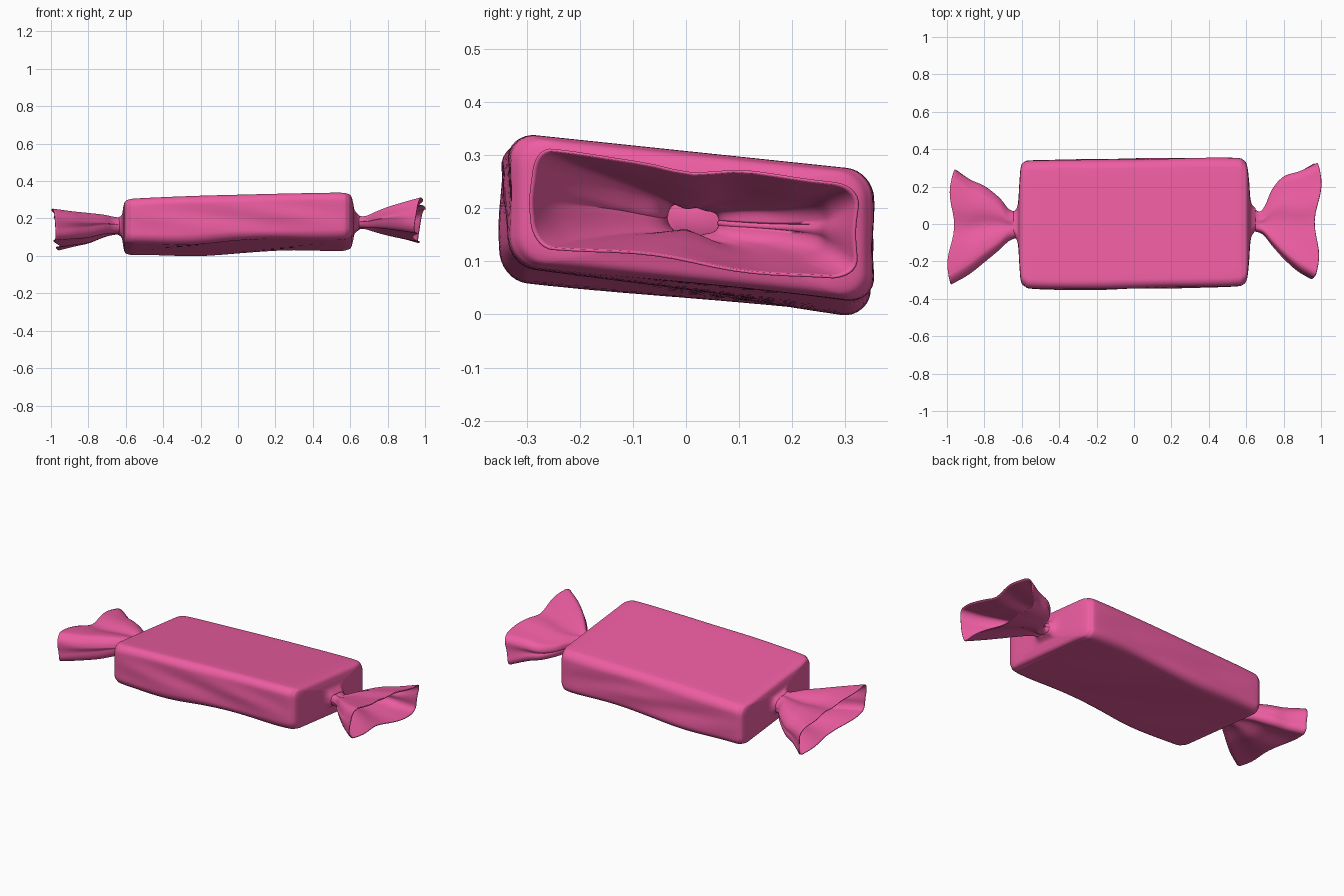
import bpy, bmesh, math

if "Cube" in bpy.data.objects:
    bpy.data.objects.remove(bpy.data.objects["Cube"])

pink = bpy.data.materials.new("pink_wrapper")
pink.diffuse_color = (0.85, 0.11, 0.36, 1)
pink.use_nodes = True
pink.node_tree.nodes["Principled BSDF"].inputs["Base Color"].default_value = pink.diffuse_color
SHEAR = -0.105   # the sweet leans: front edge high, back edge low


def round_rect(hy, hz, r, corner=8, ny=14, nz=8):
    """Counter-clockwise rounded rectangle: (y, z, normal y, normal z)."""
    r = min(r, hy * 0.98, hz * 0.98)
    pts = []
    corners = [(1, 1, 0), (-1, 1, 90), (-1, -1, 180), (1, -1, 270)]
    for k, (sy, sz, a0) in enumerate(corners):
        for i in range(corner + 1):
            a = math.radians(a0 + 90 * i / corner)
            pts.append((sy * (hy - r) + r * math.cos(a),
                        sz * (hz - r) + r * math.sin(a), math.cos(a), math.sin(a)))
        last = pts[-1]
        ty, tz, _ = corners[(k + 1) % 4]
        a = math.radians(a0 + 90)
        ey = ty * (hy - r) + r * math.cos(a)
        ez = tz * (hz - r) + r * math.sin(a)
        n = ny if k % 2 == 0 else nz
        for i in range(1, n):
            t = i / n
            pts.append((last[0] + (ey - last[0]) * t, last[1] + (ez - last[1]) * t,
                        last[2], last[3]))
    return pts


def resample(st, n):
    """Catmull-Rom through the stations."""
    out = []
    for i in range(len(st) - 1):
        p0, p1, p2, p3 = (st[max(0, min(len(st) - 1, j))] for j in range(i - 1, i + 3))
        for k in range(n):
            t = k / n
            out.append([0.5 * (2 * b + (c - a) * t + (2 * a - 5 * b + 4 * c - d) * t * t
                               + (3 * b - a - 3 * c + d) * t ** 3)
                        for a, b, c, d in zip(p0, p1, p2, p3)])
    return out + [list(st[-1])]


def loft(name, stations, warp, cap, n=6):
    """Stations: x, centre y, centre z, half width, half height, corner radius."""
    bm = bmesh.new()
    rings = []
    for x, cy, cz, hy, hz, r in resample(stations, n):
        ring = []
        pts = round_rect(hy, hz, r)
        for i, (y, z, ny, nz) in enumerate(pts):
            dx, d = warp(x, y / hy, z / hz, i / len(pts))
            yy = y + ny * d
            ring.append(bm.verts.new((x + dx, cy + yy, cz + z + nz * d + SHEAR * yy)))
        rings.append(ring)
    for a, b in zip(rings, rings[1:]):
        for i in range(len(a)):
            j = (i + 1) % len(a)
            bm.faces.new((a[i], a[j], b[j], b[i]))
    if cap:
        bm.faces.new(rings[0][::-1])
        bm.faces.new(rings[-1])
    for f in bm.faces:
        f.smooth = True
    me = bpy.data.meshes.new(name)
    bm.to_mesh(me)
    bm.free()
    me.materials.append(pink)
    ob = bpy.data.objects.new(name, me)
    bpy.context.collection.objects.link(ob)
    return ob


# Body: soft rounded block closing in to the twisted necks
def body_warp(x, u, v, t):
    fade = max(0, 1 - (x / 0.6) ** 4)
    low = max(0, -v)
    d = 0.007 * low * math.sin(7 * x + 3 * u) * fade
    d += 0.005 * (1 - abs(v)) * math.sin(9 * x + 5 * v + u) * fade
    return 0, d


loft("wrapper_body", [
    (-0.645, 0.00, 0.16, 0.065, 0.042, 0.04),
    (-0.622, 0.00, 0.157, 0.10, 0.055, 0.045),
    (-0.613, 0.00, 0.155, 0.22, 0.09, 0.05),
    (-0.605, 0.00, 0.154, 0.305, 0.108, 0.05),
    (-0.585, 0.00, 0.154, 0.332, 0.117, 0.05),
    (-0.53, -0.003, 0.155, 0.343, 0.122, 0.05),
    (-0.25, -0.003, 0.162, 0.345, 0.127, 0.05),
    (0.00, 0.002, 0.172, 0.345, 0.124, 0.05),
    (0.25, 0.006, 0.178, 0.345, 0.124, 0.05),
    (0.53, 0.01, 0.182, 0.343, 0.125, 0.05),
    (0.585, 0.01, 0.183, 0.332, 0.12, 0.05),
    (0.605, 0.01, 0.183, 0.30, 0.11, 0.05),
    (0.615, 0.015, 0.183, 0.22, 0.085, 0.05),
    (0.625, 0.02, 0.181, 0.10, 0.055, 0.045),
    (0.65, 0.025, 0.178, 0.06, 0.034, 0.03)], body_warp, True)


# Tails: open fans with pleats and a wavy rim
def tail_warp(side, lean, phase):
    def warp(x, u, v, t):
        f = max(0, min(1, (abs(x) - 0.63) / 0.33))
        dx = side * f ** 3 * (-0.015 * math.cos(5 * u) + 0.01 * u * side + lean * v)
        a = 0.024 * f * (1.25 - f)
        d = a * (math.sin(2 * math.pi * 7 * t + phase)
                 + 0.6 * math.sin(2 * math.pi * 4 * t + 2 * phase)) * (1 - 0.6 * abs(u))
        d -= 0.014 * f * math.exp(-(u * 5) ** 2) * (v > 0)   # centre fold
        return dx, d
    return warp


right = [
    (0.63, 0.028, 0.178, 0.065, 0.034, 0.03),
    (0.67, 0.01, 0.178, 0.055, 0.028, 0.026),
    (0.70, 0.015, 0.178, 0.08, 0.032, 0.03),
    (0.74, 0.035, 0.18, 0.15, 0.041, 0.038),
    (0.80, 0.035, 0.183, 0.215, 0.055, 0.045),
    (0.88, 0.015, 0.186, 0.263, 0.073, 0.05),
    (0.965, 0.015, 0.188, 0.308, 0.093, 0.045)]
left = [
    (-0.97, -0.015, 0.14, 0.305, 0.085, 0.045),
    (-0.88, -0.015, 0.143, 0.25, 0.074, 0.05),
    (-0.80, 0.00, 0.147, 0.20, 0.066, 0.05),
    (-0.72, 0.002, 0.158, 0.137, 0.052, 0.045),
    (-0.67, -0.005, 0.16, 0.085, 0.045, 0.042),
    (-0.63, -0.005, 0.158, 0.07, 0.042, 0.04)]

for name, st, warp in (("right_tail", right, tail_warp(1, 0.015, 0.6)),
                       ("left_tail", left, tail_warp(-1, 0.006, 2.1))):
    ob = loft(name, st, warp, False)
    m = ob.modifiers.new("sheet_thickness", 'SOLIDIFY')
    m.thickness = 0.005
    m.offset = -1
